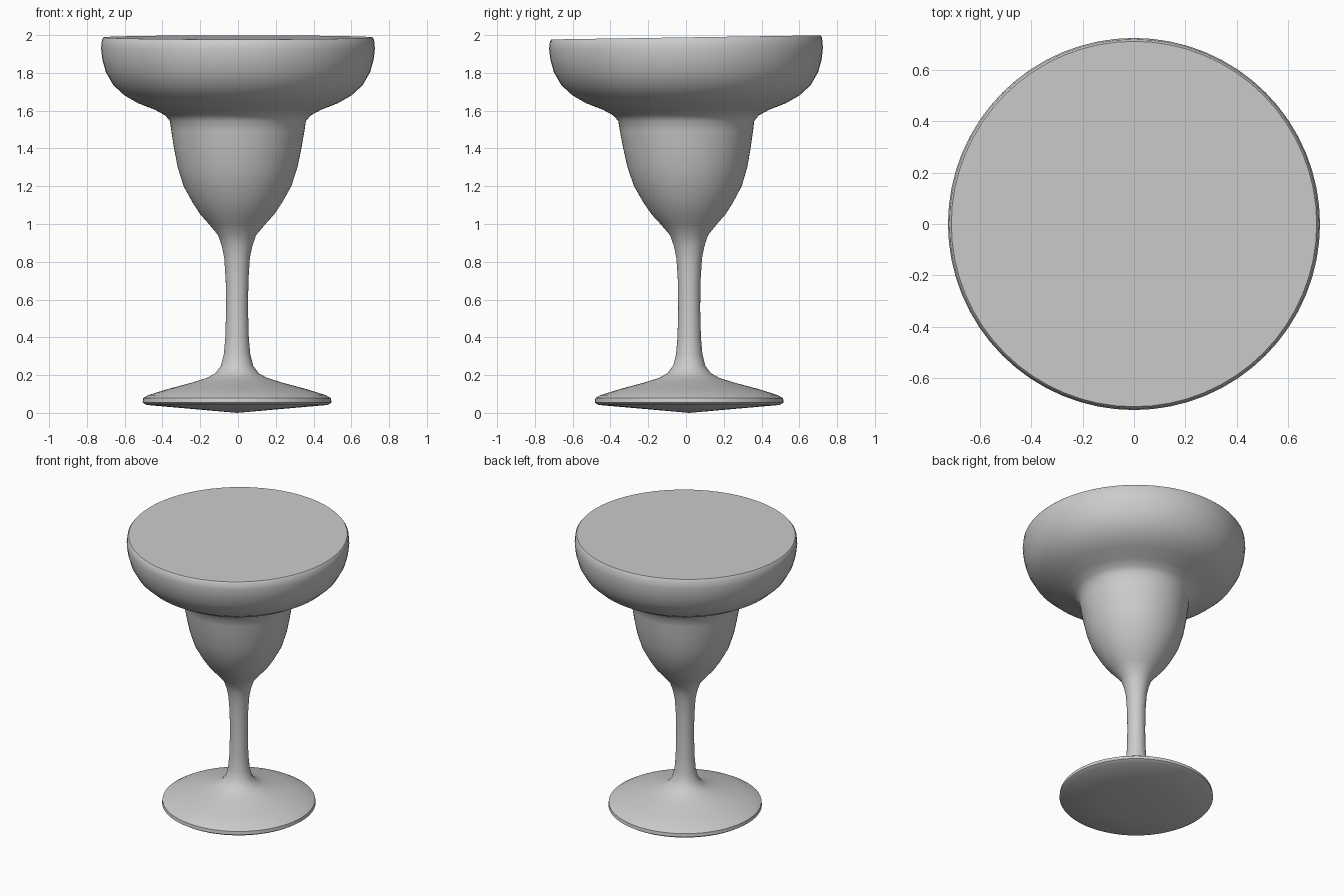
import bpy
import math

cube = bpy.data.objects.get("Cube")
if cube:
    bpy.data.objects.remove(cube, do_unlink=True)

# Single grey glass material
grey = bpy.data.materials.new("neutral_grey")
grey.use_nodes = True
colour = (0.6, 0.6, 0.6, 1)
grey.diffuse_color = colour
grey.node_tree.nodes["Principled BSDF"].inputs["Base Color"].default_value = colour

SEGMENTS = 64

# Outline from the underside up to the flat filled top: (radius, height)
profile = [
    (0.25, 0.022), (0.48, 0.042), (0.5, 0.055), (0.497, 0.078), (0.47, 0.094),
    (0.36, 0.128), (0.24, 0.16), (0.16, 0.185), (0.115, 0.21),
    (0.085, 0.25), (0.07, 0.31), (0.062, 0.4), (0.058, 0.55), (0.06, 0.7),
    (0.068, 0.82), (0.08, 0.88), (0.1, 0.94), (0.15, 1.0), (0.195, 1.05),
    (0.235, 1.11), (0.285, 1.2), (0.317, 1.3), (0.337, 1.4), (0.352, 1.49),
    (0.36, 1.545), (0.385, 1.575), (0.44, 1.605), (0.53, 1.64),
    (0.6, 1.68), (0.66, 1.735), (0.7, 1.805), (0.718, 1.87), (0.725, 1.93),
    (0.72, 1.978), (0.712, 1.988),
]


def centre(z):
    """Stem and foot stand slightly off the bowl's axis."""
    t = 1 - min(max((z - 0.9) / 0.7, 0), 1)
    return -0.005 * t, 0.017 * t


def lean(y, z):
    """The rim rises gently toward the back."""
    return z + 0.011 * y / 0.72 * max(0, (z - 1.9) / 0.088)


# Lathe the outline, closing both ends with a centre point
verts, faces = [], []
for r, z in profile:
    cx, cy = centre(z)
    for i in range(SEGMENTS):
        a = math.tau * i / SEGMENTS
        y = cy + r * math.sin(a)
        verts.append((cx + r * math.cos(a), y, lean(y, z)))
for j in range(len(profile) - 1):
    for i in range(SEGMENTS):
        k = (i + 1) % SEGMENTS
        lo, hi = j * SEGMENTS, (j + 1) * SEGMENTS
        faces.append((lo + i, lo + k, hi + k, hi + i))
bottom = len(verts)
verts.append((*centre(0), 0))
top = len(verts)
verts.append((0, 0, profile[-1][1]))
last = (len(profile) - 1) * SEGMENTS
for i in range(SEGMENTS):
    k = (i + 1) % SEGMENTS
    faces.append((bottom, k, i))
    faces.append((top, last + i, last + k))

mesh = bpy.data.meshes.new("stemmed_glass")
mesh.from_pydata(verts, [], faces)
mesh.materials.append(grey)
glass = bpy.data.objects.new("stemmed_glass", mesh)
bpy.context.collection.objects.link(glass)

# Smooth walls with crisp rim and foot edges
bpy.context.view_layer.objects.active = glass
glass.select_set(True)
bpy.ops.object.shade_smooth_by_angle(angle=math.radians(40))
